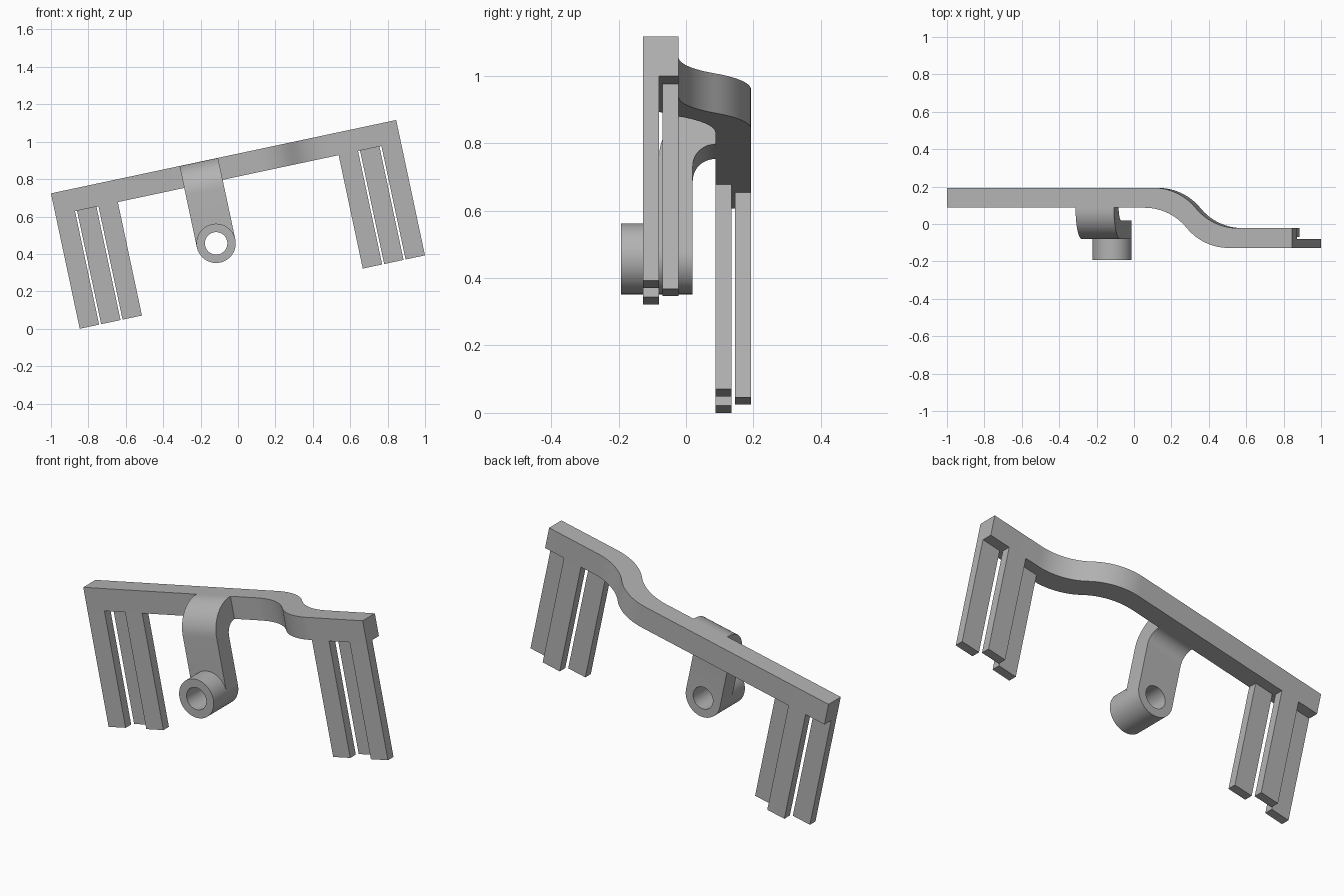
import bpy, bmesh
from math import sin, cos, pi, radians, atan
from mathutils import Matrix, Vector

if "Cube" in bpy.data.objects:
    bpy.data.objects.remove(bpy.data.objects["Cube"], do_unlink=True)

grey = bpy.data.materials.new("plain grey")
grey.use_nodes = True
colour = (0.45, 0.45, 0.45, 1)
grey.diffuse_color = colour
grey.node_tree.nodes["Principled BSDF"].inputs["Base Color"].default_value = colour

# Everything is laid out level: x along the bar, y deep, z up from the bar's top
TILT = radians(12)
LENGTH, HEIGHT, DEPTH = 1.887, 0.12, 0.106
REACH = 0.74                       # bar top to finger tip
BACK, STEP = 0.193, 0.215          # back plane of the bar, jog toward the front
PLACE = Matrix.Translation((-1, 0, REACH * cos(TILT))) @ Matrix.Rotation(-TILT, 4, "Y")


def prism(name, points, sweep):
    """Extrude a closed planar outline along the sweep vector, then tilt it."""
    bm = bmesh.new()
    face = bm.faces.new([bm.verts.new(p) for p in points])
    new = bmesh.ops.extrude_face_region(bm, geom=[face])["geom"]
    bmesh.ops.translate(bm, verts=[g for g in new if isinstance(g, bmesh.types.BMVert)],
                        vec=Vector(sweep))
    bmesh.ops.recalc_face_normals(bm, faces=bm.faces)
    bm.transform(PLACE)
    mesh = bpy.data.meshes.new(name)
    bm.to_mesh(mesh)
    bm.free()
    mesh.materials.append(grey)
    obj = bpy.data.objects.new(name, mesh)
    bpy.context.collection.objects.link(obj)
    return obj


def box(name, x0, x1, y0, y1, z0, z1):
    return prism(name, [(x0, y0, z0), (x1, y0, z0), (x1, y1, z0), (x0, y1, z0)],
                 (0, 0, z1 - z0))


def activate(obj):
    bpy.ops.object.select_all(action="DESELECT")
    obj.select_set(True)
    bpy.context.view_layer.objects.active = obj


def combine(obj, tool, operation):
    """Apply a boolean and discard the tool."""
    tool.hide_render = True
    mod = obj.modifiers.new("combine", "BOOLEAN")
    mod.operation, mod.solver, mod.object = operation, "EXACT", tool
    activate(obj)
    bpy.ops.object.modifier_apply(modifier=mod.name)
    bpy.data.objects.remove(tool, do_unlink=True)


def smooth(obj):
    activate(obj)
    bpy.ops.object.shade_smooth_by_angle(angle=radians(30))


# Bar with an S-shaped jog made of two equal arcs per side
SPAN, START = 0.46, 1.08
bend = 2 * atan(STEP / SPAN)
radius = SPAN / (2 * sin(bend))


def jog(x0, y0, steps=14):
    arc = [(radius * sin(bend * i / steps), -radius * (1 - cos(bend * i / steps)))
           for i in range(steps + 1)]
    arc += [(SPAN - x, -STEP - y) for x, y in arc[-2::-1]]
    return [(x0 + x, y0 + y, 0) for x, y in arc]


front = BACK - DEPTH
back_edge = [(0, BACK, 0)] + jog(START + DEPTH * STEP / SPAN, BACK) + [(LENGTH, BACK - STEP, 0)]
front_edge = [(0, front, 0)] + jog(START, front) + [(LENGTH, front - STEP, 0)]
smooth(prism("bar", back_edge + front_edge[::-1], (0, 0, -HEIGHT)))

# Three fingers at each end, the middle one set behind the outer two
WIDTH, GAP, THICK = 0.106, 0.011, 0.048
for side, x0, y0 in (("right", 0, front), ("left", LENGTH - 3 * WIDTH - 2 * GAP, front - STEP)):
    for i, spot in enumerate(("first", "middle", "last")):
        x = x0 + i * (WIDTH + GAP)
        y = y0 + (DEPTH - THICK if i == 1 else 0)
        box(f"{side}_{spot}_finger", x, x + WIDTH, y, y + THICK, -REACH, -HEIGHT)

# Hanging arm: filleted elbow that leaves the bar and turns down
CX, CZ, R_OUT, R_HOLE = 0.808, -0.445, 0.105, 0.06
ARM_FRONT, ARM_BACK, R_BIG, R_SMALL = -0.08, 0.02, 0.16, 0.066


def quarter(cy, cz, r, steps=12):
    return [(CX - R_OUT, cy - r * sin(pi / 2 * i / steps), cz + r * cos(pi / 2 * i / steps))
            for i in range(steps + 1)]


left_x = CX - R_OUT
elbow = [(left_x, front, 0)] + quarter(ARM_FRONT + R_BIG, -R_BIG, R_BIG)
elbow += [(left_x, ARM_FRONT, CZ), (left_x, ARM_BACK, CZ)]
elbow += quarter(ARM_BACK + R_SMALL, -HEIGHT - R_SMALL, R_SMALL)[::-1]
elbow += [(left_x, front, -HEIGHT)]
arm = prism("hanging_arm", elbow, (2 * R_OUT, 0, 0))


def cylinder(name, r, y0, y1, sides=64):
    ring = [(CX + r * cos(2 * pi * i / sides), y0, CZ + r * sin(2 * pi * i / sides))
            for i in range(sides)]
    return prism(name, ring, (0, y1 - y0, 0))


# Round boss at the arm's foot, drilled through
combine(arm, cylinder("boss", R_OUT, -BACK, ARM_BACK), "UNION")
combine(arm, cylinder("hole_cutter", R_HOLE, -0.3, 0.1), "DIFFERENCE")
smooth(arm)
